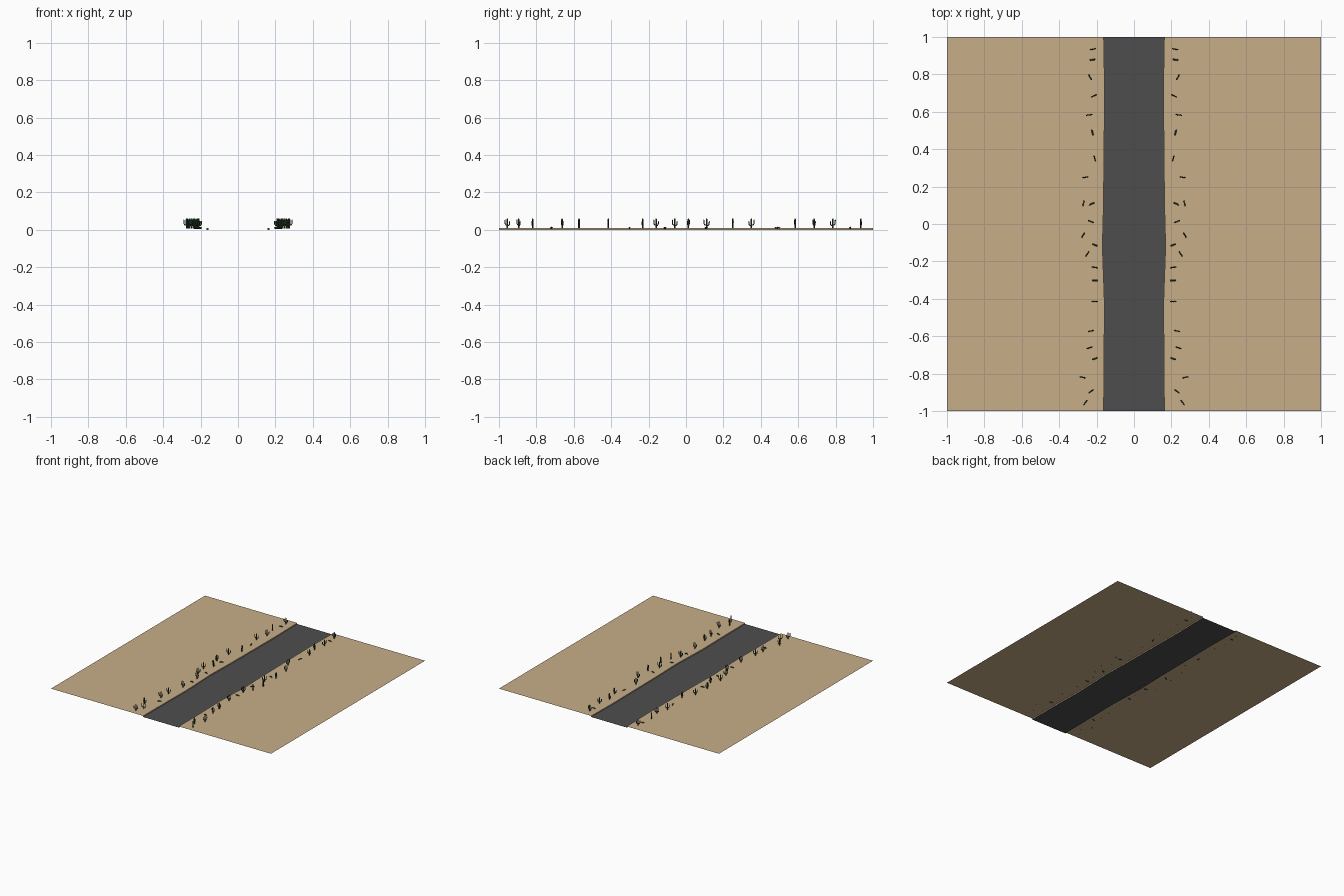
import bpy, bmesh, math
from mathutils import Matrix, Vector

if "Cube" in bpy.data.objects:
    bpy.data.objects.remove(bpy.data.objects["Cube"])

GROUND_Z = 0.009
# half width of the sunken road at stations along y
EDGE = [(-1, .162), (-.72, .161), (-.45, .157), (-.28, .163), (-.12, .169),
        (.1, .163), (.4, .16), (.72, .157), (1, .162)]
# x, y, angle in degrees (right side of road; left side is mirrored)
CACTI = [(.22, .935, -10), (.235, .785, 60), (.215, .685, -25), (.24, .583, -8),
         (.21, .35, 75), (.26, .25, -10), (.27, .11, -75), (.23, .013, 20),
         (.272, -.06, -60), (.25, -.16, -55), (.21, -.232, 10), (.21, -.415, 0),
         (.23, -.572, -10), (.238, -.662, -18), (.275, -.82, 12),
         (.23, -.895, -35), (.26, -.955, -55)]
SHRUBS = [(.222, .878, -8), (.222, .488, 75), (.225, .108, -25),
          (.21, -.112, 20), (.208, -.302, 0), (.21, -.72, -20)]


def material(name, rgb):
    m = bpy.data.materials.new(name)
    m.diffuse_color = (*rgb, 1)
    m.use_nodes = True
    m.node_tree.nodes["Principled BSDF"].inputs["Base Color"].default_value = m.diffuse_color
    return m


SAND = material("sand", (.58, .42, .25))
ASPHALT = material("asphalt", (.076, .076, .076))
GREEN = material("cactus green", (.028, .07, .03))
DARK = material("shrub green", (.03, .062, .022))


def finish(bm, name, mat, mirror=True, normals=True):
    if normals:
        bmesh.ops.recalc_face_normals(bm, faces=bm.faces)
    me = bpy.data.meshes.new(name)
    bm.to_mesh(me)
    bm.free()
    me.materials.append(mat)
    ob = bpy.data.objects.new(name, me)
    bpy.context.collection.objects.link(ob)
    if mirror:
        mod = ob.modifiers.new("mirror", 'MIRROR')
        mod.use_axis[0] = True
        mod.use_mirror_merge = False
    return ob


def strip(bm, rows):
    """Skin neighbouring rows of points with quads."""
    vs = [[bm.verts.new(p) for p in row] for row in rows]
    for a, b in zip(vs, vs[1:]):
        for i in range(len(a) - 1):
            bm.faces.new((a[i], a[i + 1], b[i + 1], b[i]))


def tube(bm, mat, pts, r, n=6):
    """Tapered tube through points (x, z) in the local xz plane."""
    pts = [Vector((x, 0, z)) for x, z in pts]
    rings = []
    for i, p in enumerate(pts):
        d = (pts[min(i + 1, len(pts) - 1)] - pts[max(i - 1, 0)]).normalized()
        u, v = Vector((0, 1, 0)), Vector((0, 1, 0)).cross(d)
        s = r * (.55 if i == len(pts) - 1 else 1)
        rings.append([bm.verts.new(mat @ (p + s * (math.cos(t) * u + math.sin(t) * v)))
                      for t in (2 * math.pi * k / n for k in range(n))])
    for a, b in zip(rings, rings[1:]):
        for k in range(n):
            bm.faces.new((a[k], a[(k + 1) % n], b[(k + 1) % n], b[k]))
    bm.faces.new(rings[0][::-1])
    bm.faces.new(rings[-1])


# road surface
bm = bmesh.new()
strip(bm, [[(-w, y, 0), (w, y, 0)] for y, w in EDGE])
finish(bm, "road", ASPHALT, mirror=False, normals=False)

# desert sheet with the low bank dropping to the road
bm = bmesh.new()
strip(bm, [[(w, y, 0), (w, y, GROUND_Z), (1, y, GROUND_Z)] for y, w in EDGE])
finish(bm, "desert_ground", SAND, normals=False)

# upright cacti: trunk with two raised arms
bm = bmesh.new()
for x, y, a in CACTI:
    m = Matrix.Translation((x, y, GROUND_Z)) @ Matrix.Rotation(math.radians(a), 4, 'Z')
    tube(bm, m, [(0, -.001), (0, .047), (0, .052)], .0042)
    tube(bm, m, [(0, .016), (.009, .017), (.014, .023), (.015, .042), (.015, .045)], .0028)
    tube(bm, m, [(0, .012), (-.009, .014), (-.014, .02), (-.015, .034), (-.015, .037)], .0028)
finish(bm, "cacti", GREEN)

# low shrubs: small flattened clumps
bm = bmesh.new()
for x, y, a in SHRUBS:
    m = Matrix.Translation((x, y, GROUND_Z)) @ Matrix.Rotation(math.radians(a), 4, 'Z')
    for dx, h in ((-.010, .005), (0, .007), (.010, .005)):
        bmesh.ops.create_icosphere(bm, subdivisions=1, radius=1, matrix=m
                                   @ Matrix.Translation((dx, 0, .001))
                                   @ Matrix.Diagonal((.0075, .005, h, 1)))
finish(bm, "shrubs", DARK)
